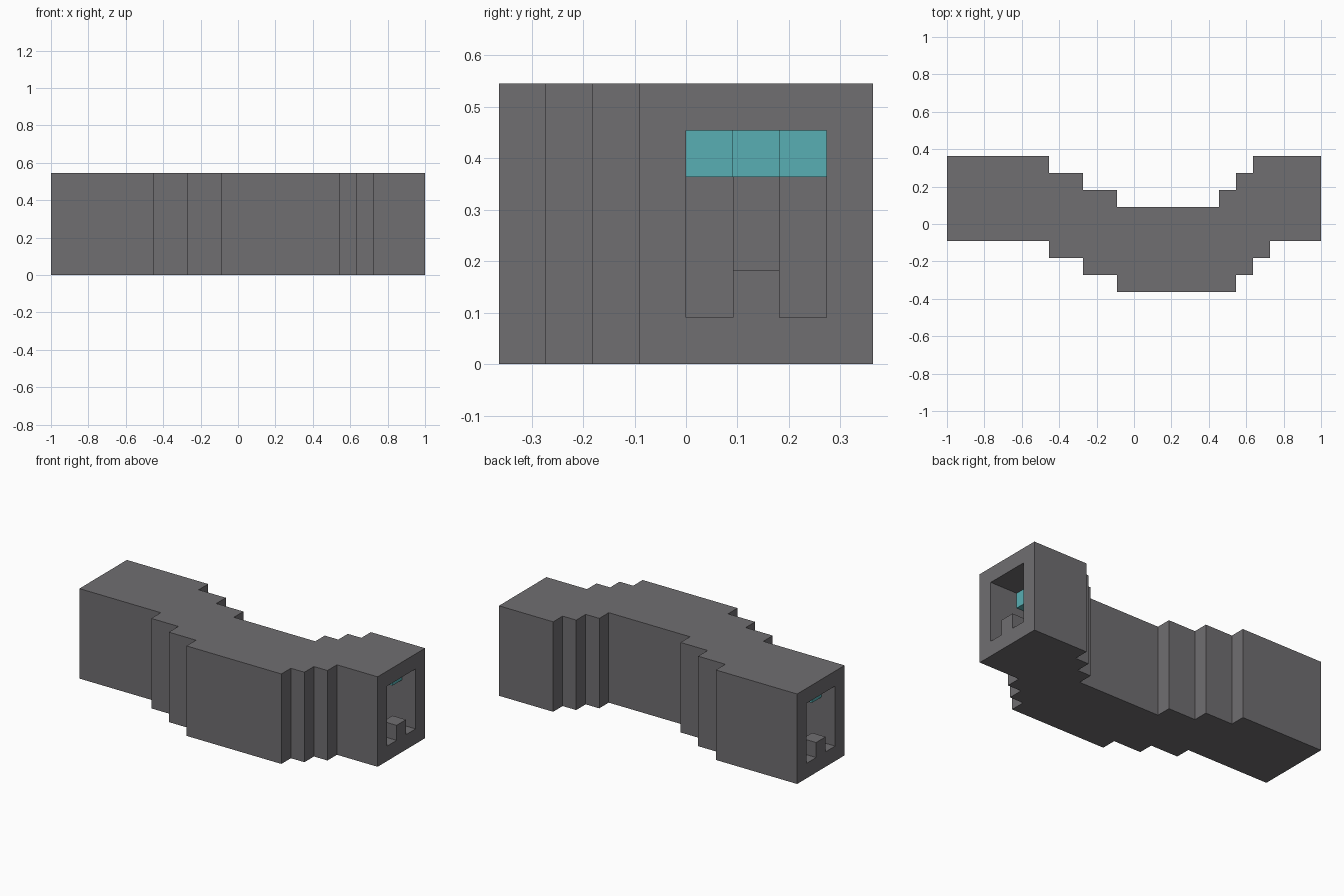
import bpy
import bmesh
from mathutils import Vector

cube = bpy.data.objects.get("Cube")
if cube:
    bpy.data.objects.remove(cube, do_unlink=True)

UNIT = 1 / 11
HEIGHT = 6

# Bent footprint: x start, x end, front edge, back edge (in blocks)
SECTIONS = [
    (-11, -5, -1, 4), (-5, -3, -2, 3), (-3, -1, -3, 2), (-1, 5, -4, 1),
    (5, 6, -4, 2), (6, 7, -3, 3), (7, 8, -2, 4), (8, 11, -1, 4),
]


def make_material(name, color):
    mat = bpy.data.materials.new(name)
    mat.use_nodes = True
    mat.diffuse_color = (*color, 1)
    bsdf = mat.node_tree.nodes["Principled BSDF"]
    bsdf.inputs["Base Color"].default_value = (*color, 1)
    return mat


stone = make_material("stone_grey", (0.162, 0.156, 0.165))
cyan = make_material("light_cyan", (0.098, 0.43, 0.456))

# Sort every block into a part: hollow shell, end steps, ceiling light strips
shell, steps, back_lights, front_lights = set(), set(), set(), set()
for x0, x1, front, back in SECTIONS:
    for x in range(x0, x1):
        for y in range(front, back):
            for z in range(HEIGHT):
                cell = (x, y, z)
                if y in (front, back - 1) or z in (0, HEIGHT - 1):
                    shell.add(cell)
                elif z == 1 and y == front + 2 and x in (-11, 10):
                    steps.add(cell)
                elif z == HEIGHT - 2 and y == back - 2 and -9 <= x < 10:
                    back_lights.add(cell)
                elif z == HEIGHT - 2 and y == front + 1 and -10 <= x < 9:
                    front_lights.add(cell)

filled = shell | steps | back_lights | front_lights


def build_part(name, cells, mat):
    """Skin the exposed sides of the blocks and merge the flat faces."""
    bm = bmesh.new()
    for cell in sorted(cells):
        center = Vector(cell) + Vector((0.5, 0.5, 0.5))
        for axis in range(3):
            for sign in (-1, 1):
                normal = Vector((0, 0, 0))
                normal[axis] = sign
                neighbour = tuple(int(c + n) for c, n in zip(cell, normal))
                if neighbour in filled:
                    continue
                u = Vector((0, 0, 0))
                u[(axis + 1) % 3] = 0.5
                v = normal.cross(u)
                mid = center + normal * 0.5
                corners = (mid - u - v, mid + u - v, mid + u + v, mid - u + v)
                bm.faces.new([bm.verts.new(c * UNIT) for c in corners])
    bmesh.ops.remove_doubles(bm, verts=bm.verts[:], dist=UNIT / 100)
    bmesh.ops.dissolve_limit(bm, angle_limit=0.01, verts=bm.verts[:], edges=bm.edges[:])
    mesh = bpy.data.meshes.new(name)
    bm.to_mesh(mesh)
    bm.free()
    mesh.materials.append(mat)
    obj = bpy.data.objects.new(name, mesh)
    bpy.context.collection.objects.link(obj)


build_part("tunnel_shell", shell, stone)
build_part("entrance_steps", steps, stone)
build_part("back_light_strip", back_lights, cyan)
build_part("front_light_strip", front_lights, cyan)
